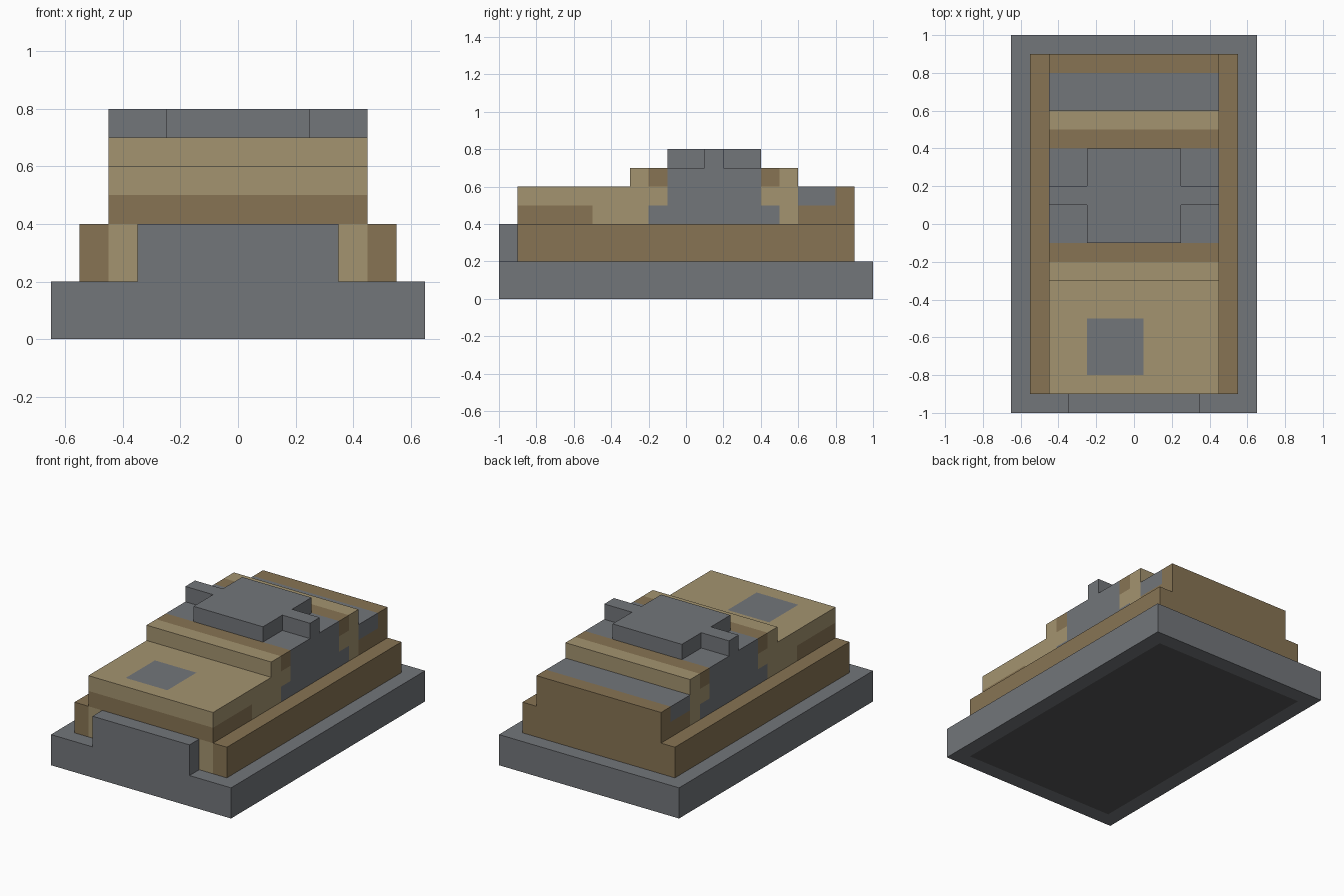
import bpy, bmesh
from mathutils import Vector

if "Cube" in bpy.data.objects:
    bpy.data.objects.remove(bpy.data.objects["Cube"])

U = 0.1  # every block lies on a 0.1 grid


def material(name, rgb):
    m = bpy.data.materials.new(name)
    m.diffuse_color = (*rgb, 1)
    m.use_nodes = True
    m.node_tree.nodes["Principled BSDF"].inputs["Base Color"].default_value = m.diffuse_color
    return m


GREY = material("grey", (0.17, 0.18, 0.195))
DARK = material("dark", (0.09, 0.092, 0.095))
TAN = material("tan", (0.37, 0.295, 0.16))
BROWN = material("brown", (0.245, 0.175, 0.088))

cells, mats = {}, {}


def block(name, mat, x0, x1, y0, y1, z0, z1):
    """Fill a box of grid cells; later blocks replace earlier ones."""
    mats[name] = mat
    for i in range(round((x0 + 0.65) / U), round((x1 + 0.65) / U)):
        for j in range(round((y0 + 1) / U), round((y1 + 1) / U)):
            for k in range(round(z0 / U), round(z1 / U)):
                cells[i, j, k] = name


def slab(name, mat, y0, y1, z0, z1, half=0.45):
    block(name, mat, -half, half, y0, y1, z0, z1)


# Chassis: outer rim, dark underside, front bumper
slab("chassis_rim", GREY, -1, 1, 0, 0.2, 0.65)
slab("underside", DARK, -0.9, 0.9, 0, 0.1, 0.55)
slab("lower_body", BROWN, -0.9, 0.9, 0.2, 0.4, 0.55)
for s in (-0.4, 0.4):
    block("headlights", TAN, s - 0.05, s + 0.05, -0.9, -0.8, 0.2, 0.4)
slab("front_bumper", GREY, -1, -0.9, 0.2, 0.4, 0.35)

# Hood with grey patch
slab("hood_base", BROWN, -0.9, -0.5, 0.4, 0.5)
slab("hood", TAN, -0.5, -0.2, 0.4, 0.5)
slab("hood", TAN, -0.9, -0.1, 0.5, 0.6)
block("hood_patch", GREY, -0.25, 0.05, -0.8, -0.5, 0.5, 0.6)

# Cabin, stepped at its foot, with striped ridges before and behind
slab("cabin", GREY, -0.2, 0.5, 0.4, 0.5)
slab("cabin", GREY, -0.1, 0.4, 0.5, 0.7)
slab("front_ridge", TAN, -0.3, -0.2, 0.6, 0.7)
slab("front_ridge_stripe", BROWN, -0.2, -0.1, 0.6, 0.7)
slab("rear_ridge", TAN, 0.5, 0.6, 0.4, 0.7)
slab("rear_ridge", TAN, 0.4, 0.5, 0.5, 0.6)
slab("rear_ridge_stripe", BROWN, 0.4, 0.5, 0.6, 0.7)

# Cross-shaped roof
slab("roof", GREY, -0.1, 0.4, 0.7, 0.8, 0.25)
slab("roof", GREY, 0.1, 0.2, 0.7, 0.8)

# Rear deck
slab("tail", BROWN, 0.6, 0.9, 0.4, 0.6)
slab("rear_deck", GREY, 0.6, 0.8, 0.5, 0.6)

# Turn each part's exposed cell sides into a clean flat-faced mesh
for name, mat in mats.items():
    bm = bmesh.new()
    for cell in [c for c, n in cells.items() if n == name]:
        centre = Vector(cell) + Vector((0.5, 0.5, 0.5))
        for axis in range(3):
            for sign in (-1, 1):
                n = Vector((0, 0, 0))
                n[axis] = sign
                if tuple(cell[a] + int(n[a]) for a in range(3)) in cells:
                    continue
                a, b = Vector((0, 0, 0)), Vector((0, 0, 0))
                a[(axis + 1) % 3] = 0.5
                b[(axis + 2) % 3] = 0.5 * sign
                mid = centre + n * 0.5
                bm.faces.new([bm.verts.new((mid + p) * U - Vector((0.65, 1, 0)))
                              for p in (-a - b, a - b, a + b, -a + b)])
    bmesh.ops.remove_doubles(bm, verts=bm.verts, dist=0.001)
    bmesh.ops.dissolve_limit(bm, angle_limit=0.02, verts=bm.verts, edges=bm.edges)
    mesh = bpy.data.meshes.new(name)
    bm.to_mesh(mesh)
    bm.free()
    mesh.materials.append(mat)
    bpy.context.collection.objects.link(bpy.data.objects.new(name, mesh))
